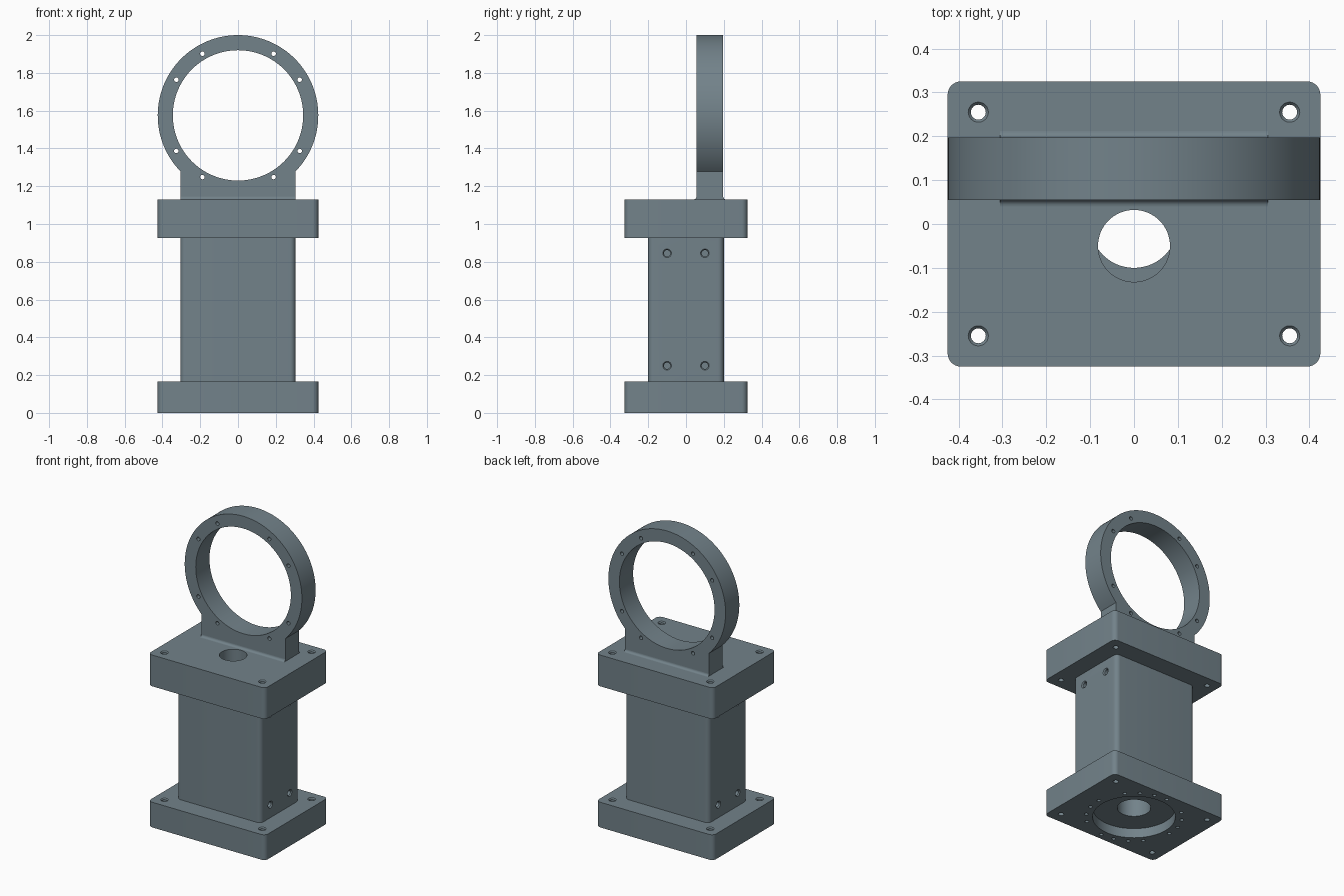
import bpy, bmesh
from math import sin, cos, radians, pi
from mathutils import Matrix, Vector

if "Cube" in bpy.data.objects:
    bpy.data.objects.remove(bpy.data.objects["Cube"])

STEEL = (0.17, 0.225, 0.255, 1)
steel = bpy.data.materials.new("slate grey metal")
steel.use_nodes = True
steel.diffuse_color = STEEL
shader = next(n for n in steel.node_tree.nodes if n.type == 'BSDF_PRINCIPLED')
shader.inputs["Base Color"].default_value = STEEL


def make(name, bm):
    bmesh.ops.recalc_face_normals(bm, faces=bm.faces)
    mesh = bpy.data.meshes.new(name)
    bm.to_mesh(mesh)
    bm.free()
    mesh.materials.append(steel)
    ob = bpy.data.objects.new(name, mesh)
    bpy.context.collection.objects.link(ob)
    return ob


def extrude(bm, points, vec):
    """Close a flat outline and sweep it along vec."""
    face = bm.faces.new([bm.verts.new(p) for p in points])
    new = bmesh.ops.extrude_face_region(bm, geom=[face], use_keep_orig=True)["geom"]
    bmesh.ops.translate(bm, vec=vec, verts=[v for v in new if isinstance(v, bmesh.types.BMVert)])


def rounded_block(name, hx, hy, z0, z1, r=0.03, steps=8):
    """Box with rounded upright corners."""
    pts = []
    for i, (sx, sy) in enumerate(((1, 1), (-1, 1), (-1, -1), (1, -1))):
        for k in range(steps + 1):
            a = pi / 2 * (i + k / steps)
            pts.append((sx * (hx - r) + r * cos(a), sy * (hy - r) + r * sin(a), z0))
    bm = bmesh.new()
    extrude(bm, pts, (0, 0, z1 - z0))
    return make(name, bm)


def turned(bm, profile, place, n=24):
    """Closed solid turned about local z from (radius, height) pairs."""
    rings = [[bm.verts.new(place @ Vector((r * cos(2 * pi * k / n), r * sin(2 * pi * k / n), z)))
              for k in range(n)] for r, z in profile]
    for a, b in zip(rings, rings[1:]):
        for k in range(n):
            j = (k + 1) % n
            bm.faces.new((a[k], a[j], b[j], b[k]))
    bm.faces.new(rings[0])
    bm.faces.new(rings[-1])


def cut(ob, bm):
    """Subtract the cutter mesh and finish the shading."""
    cutter = make("cutter", bm)
    cutter.hide_render = True
    mod = ob.modifiers.new("holes", 'BOOLEAN')
    mod.operation, mod.solver, mod.object = 'DIFFERENCE', 'EXACT', cutter
    select(ob)
    bpy.ops.object.modifier_apply(modifier=mod.name)
    bpy.data.objects.remove(cutter)
    smooth(ob)


def select(ob):
    bpy.ops.object.select_all(action='DESELECT')
    ob.select_set(True)
    bpy.context.view_layer.objects.active = ob


def smooth(ob):
    select(ob)
    bpy.ops.object.shade_smooth_by_angle(angle=radians(30))


def at(x, y, z=0):
    return Matrix.Translation((x, y, z))


def screw_hole(depth):
    """Chamfered hole going down from local z = 0."""
    return [(0.023, 0.02), (0.023, 0), (0.017, -0.007), (0.017, -depth)]


def corner_holes(bm, top):
    for x in (-0.355, 0.355):
        for y in (-0.255, 0.255):
            turned(bm, screw_hole(0.3), at(x, y, top))


BASE_TOP, PLATE_LOW, PLATE_TOP = 0.165, 0.925, 1.13

# Base plate: stepped bore, bolt circle underneath, corner holes
base = rounded_block("base_plate", 0.425, 0.325, 0, BASE_TOP)
bm = bmesh.new()
corner_holes(bm, BASE_TOP)
turned(bm, [(0.247, -0.05), (0.247, 0.063), (0.1, 0.063), (0.1, 0.3)], at(0, 0), 96)
for quarter in range(4):
    for k in range(4):
        a = radians(39 + 90 * quarter + 18 * k)
        turned(bm, [(0.012, -0.05), (0.012, 0.08)], at(0.287 * cos(a), 0.287 * sin(a)), 16)
cut(base, bm)

# Column: central bore and blind screw holes in both sides
column = rounded_block("column", 0.305, 0.2, BASE_TOP, PLATE_LOW)
bm = bmesh.new()
turned(bm, [(0.1, 0), (0.1, 1)], at(0, 0), 96)
for side in (-1, 1):
    for y in (-0.1, 0.1):
        for z in (0.25, 0.845):
            turned(bm, screw_hole(0.1), at(side * 0.305, y, z) @ Matrix.Rotation(side * pi / 2, 4, 'Y'))
cut(column, bm)

# Top plate: off-centre bore and corner holes
plate = rounded_block("top_plate", 0.425, 0.325, PLATE_LOW, PLATE_TOP)
bm = bmesh.new()
corner_holes(bm, PLATE_TOP)
turned(bm, [(0.082, 0.8), (0.082, 1.3)], at(0, -0.05), 64)
cut(plate, bm)

# Ring bracket: round outline running down into a straight foot
RING_Z, RING_R, FOOT, Y0, Y1 = 1.575, 0.425, 0.305, 0.055, 0.197
start, sweep, n = -44.14, 268.28, 96
outline = [(FOOT, Y0, PLATE_TOP)]
for k in range(n + 1):
    a = radians(start + sweep * k / n)
    outline.append((RING_R * cos(a), Y0, RING_Z + RING_R * sin(a)))
outline.append((-FOOT, Y0, PLATE_TOP))
bm = bmesh.new()
extrude(bm, outline, (0, Y1 - Y0, 0))
ring = make("ring_bracket", bm)
bm = bmesh.new()
along_y = Matrix.Rotation(-pi / 2, 4, 'X')
turned(bm, [(0.345, -0.1), (0.345, 0.4)], at(0, 0, RING_Z) @ along_y, 128)
for base_angle in (30, 60):
    for quadrant in (base_angle, 180 - base_angle, 180 + base_angle, -base_angle):
        a = radians(quadrant)
        turned(bm, [(0.012, -0.1), (0.012, 0.4)],
               at(0.377 * cos(a), 0, RING_Z + 0.377 * sin(a)) @ along_y, 16)
cut(ring, bm)

# Concave fillets where the foot meets the top plate
R = 0.015
for name, y, d in (("front_fillet", Y0, -1), ("back_fillet", Y1, 1)):
    pts = [(-FOOT, y, PLATE_TOP)]
    for k in range(7):
        a = pi / 2 * k / 6
        pts.append((-FOOT, y + d * R * (1 - cos(a)), PLATE_TOP + R * (1 - sin(a))))
    bm = bmesh.new()
    extrude(bm, pts, (2 * FOOT, 0, 0))
    smooth(make(name, bm))
